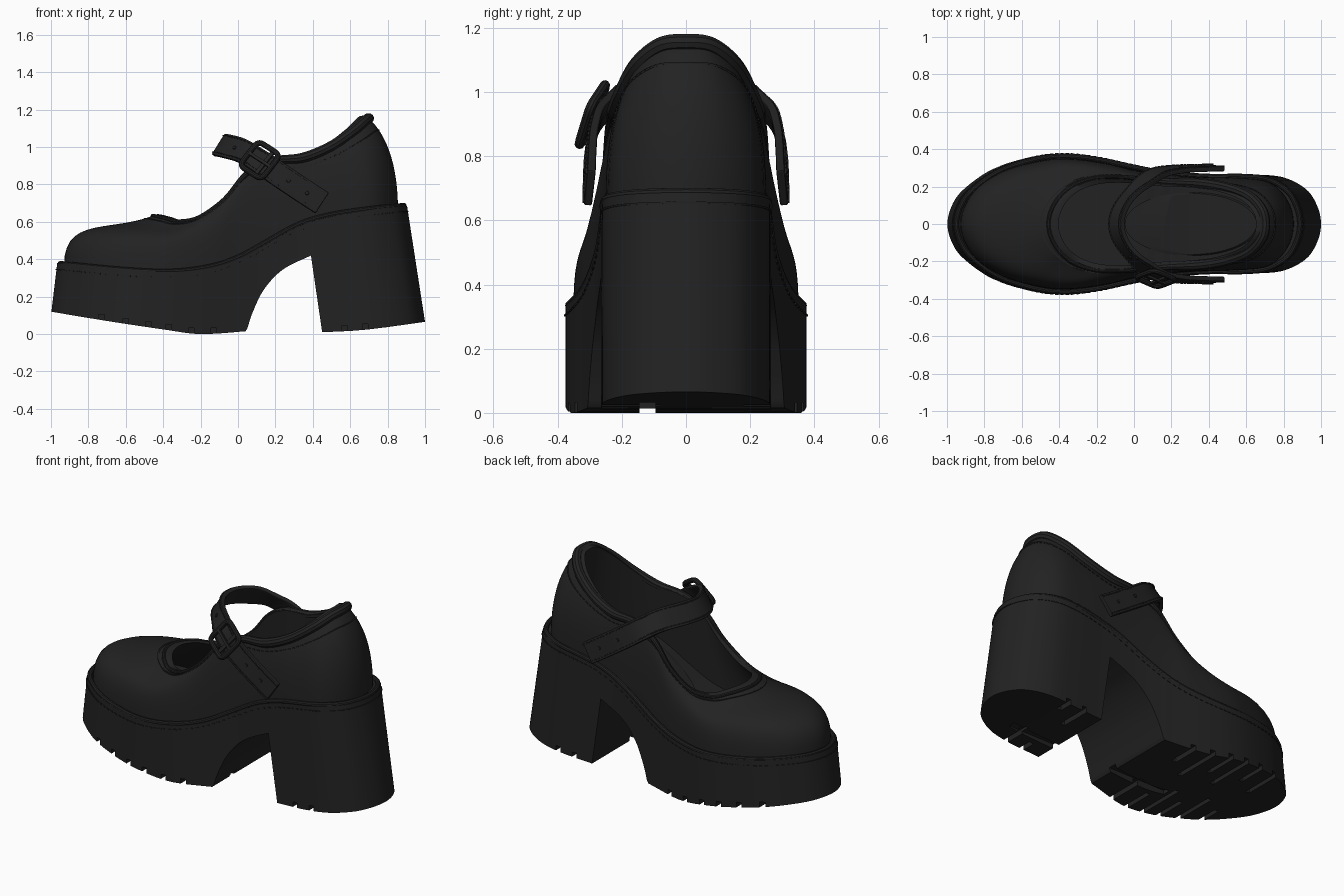
import bpy, bmesh, math
from mathutils import Vector, Matrix

if "Cube" in bpy.data.objects:
    bpy.data.objects.remove(bpy.data.objects["Cube"])

black = bpy.data.materials.new("black_leather")
black.use_nodes = True
black.diffuse_color = (0.016, 0.016, 0.016, 1)
black.node_tree.nodes["Principled BSDF"].inputs["Base Color"].default_value = black.diffuse_color
UP = Vector((0, 0, 1))


def smooth(keys, n, closed=False):
    """Catmull-Rom samples through the keys."""
    k, out = [Vector(p) for p in keys], []
    m = len(k)
    for i in range(m if closed else m - 1):
        a, b, c, d = [k[j % m] if closed else k[min(max(j, 0), m - 1)] for j in range(i - 1, i + 3)]
        for s in range(n):
            t = s / n
            out.append(0.5 * (2 * b + (c - a) * t + (2 * a - 5 * b + 4 * c - d) * t * t
                              + (3 * b - a - 3 * c + d) * t ** 3))
    return out if closed else out + [k[-1]]


def mirrored(half, flip):
    """Close a toe-to-heel half outline by mirroring it across y."""
    back = [[-v if j in flip else v for j, v in enumerate(p)] for p in half[-2:0:-1]]
    return list(half) + back


def height(line, x):
    for a, b in zip(line, line[1:]):
        if a.x <= x <= b.x:
            return a.y + (b.y - a.y) * (x - a.x) / (b.x - a.x)
    return line[-1].y if x > line[-1].x else line[0].y


def finish(name, bm, angle=35):
    bmesh.ops.recalc_face_normals(bm, faces=bm.faces)
    mesh = bpy.data.meshes.new(name)
    bm.to_mesh(mesh)
    bm.free()
    return add(name, mesh, angle)


def add(name, mesh, angle=35):
    mesh.materials.clear()
    mesh.materials.append(black)
    ob = bpy.data.objects.new(name, mesh)
    bpy.context.collection.objects.link(ob)
    bpy.ops.object.select_all(action='DESELECT')
    ob.select_set(True)
    bpy.context.view_layer.objects.active = ob
    bpy.ops.object.shade_smooth_by_angle(angle=math.radians(angle))
    return ob


def loft(name, rings, paired=False, angle=35):
    """Skin closed rings; paired caps join mirrored points with quads."""
    bm = bmesh.new()
    vs = [[bm.verts.new(p) for p in r] for r in rings]
    n = len(rings[0])
    for a, b in zip(vs, vs[1:]):
        for i in range(n):
            bm.faces.new((a[i], a[(i + 1) % n], b[(i + 1) % n], b[i]))
    for r in (vs[0], vs[-1]):
        if paired:
            for i in range(n // 2):
                bm.faces.new([r[j] for j in dict.fromkeys((i, i + 1, n - 1 - i, (n - i) % n))])
        else:
            bm.faces.new(r)
    return finish(name, bm, angle)


def boxes(name, items):
    """Each item: centre, three axes, three sizes."""
    bm = bmesh.new()
    for c, axes, size in items:
        m = Matrix([a * s for a, s in zip(axes, size)]).transposed().to_4x4()
        bmesh.ops.create_cube(bm, size=1, matrix=Matrix.Translation(c) @ m)
    return finish(name, bm)


def stitches(name, path, step=1):
    items = []
    for a, b in list(zip(path, path[1:]))[::step]:
        t = (b - a).normalized()
        side = t.cross(UP).normalized()
        items.append(((a + b) / 2, (t, side, side.cross(t)), (0.018, 0.008, 0.006)))
    return boxes(name, items)


def tube(name, path, radii):
    cu = bpy.data.curves.new(name, 'CURVE')
    cu.dimensions, cu.bevel_depth, cu.bevel_resolution = '3D', 1, 3
    sp = cu.splines.new('POLY')
    sp.points.add(len(path) - 1)
    sp.use_cyclic_u = True
    for q, p, r in zip(sp.points, path, radii):
        q.co, q.radius = (*p, 1), r
    return bake(bpy.data.objects.new(name, cu), name)


def bake(ob, name):
    """Apply modifiers or curve bevels into a plain mesh object."""
    if not ob.users_collection:
        bpy.context.collection.objects.link(ob)
    bpy.context.view_layer.update()
    mesh = bpy.data.meshes.new_from_object(ob.evaluated_get(bpy.context.evaluated_depsgraph_get()))
    bpy.data.objects.remove(ob)
    ob = add(name, mesh)
    ob.name = name
    return ob


def boolean(ob, cutter, mode, name):
    m = ob.modifiers.new("cut", 'BOOLEAN')
    m.operation, m.solver, m.object, m.use_self = mode, 'EXACT', cutter, mode == 'DIFFERENCE'
    cutter.hide_render = True
    ob = bake(ob, name)
    bpy.data.objects.remove(cutter)
    return ob


# Sole: side profile intersected with a flared plan outline
top = smooth([(-1.1, .39), (-.96, .38), (-.6, .345), (-.35, .335), (-.15, .36), (0, .41),
              (.15, .49), (.33, .585), (.5, .635), (.7, .665), (.9, .685), (1.1, .7)], 5)
tread = smooth([(-1.1, .14), (-1, .12), (-.7, .07), (-.4, .025), (-.2, 0), (.04, .015)], 5)
arch = smooth([(.05, .03), (.08, .12), (.14, .24), (.24, .345), (.39, .42)], 6)
heel_base = smooth([(.45, .01), (.7, .025), (1.1, .08)], 4)
side = tread + arch + heel_base + top[::-1]
outline = smooth(mirrored([(-1, 0), (-.97, .11), (-.9, .195), (-.75, .295), (-.55, .358), (-.38, .376),
                           (-.2, .357), (0, .315), (.2, .28), (.45, .264), (.65, .264), (.8, .248),
                           (.92, .185), (.98, .095), (1, 0)], (1,)), 6, True)


def flared(p, z):
    return Vector((p.x * (1.01 - .155 * z if p.x > 0 else 1.012 - .12 * z), p.y, z))


profile = loft("profile", [[Vector((p.x, y, p.y)) for p in side] for y in (-.6, .6)])
plan = loft("plan", [[flared(p, z) for p in outline] for z in (-.1, .8)])
sole = boolean(profile, plan, 'INTERSECT', "platform_sole")

# Tread grooves: short side cuts, staggered, plus a lengthwise channel
X, Y = Vector((1, 0, 0)), Vector((0, 1, 0))
grooves = []
for i, x in enumerate((-.73, -.6, -.48, -.37, -.25, -.13, .57, .68)):
    z = height(tread if x < 0 else heel_base, x)
    for s in (-1, 1):
        length = .34 if (i + (s > 0)) % 2 else .24
        grooves.append((Vector((x, s * (.42 - length / 2), z)), (X, Y, UP), (.03, length, .06)))
for x0, x1 in ((-.33, .1), (.4, .76)):
    grooves.append((Vector(((x0 + x1) / 2, -.12, .01)), (X, Y, UP), (x1 - x0, .05, .055)))
sole = boolean(sole, boxes("groove_cutter", grooves), 'DIFFERENCE', "platform_sole")


def on_rim(p, drop):
    z = height(top, p.x * .93)
    return flared(p, z - drop)


rim = [on_rim(p, 0) for p in outline]
tube("welt", [Vector((p.x * .982, p.y * .965, p.z)) for p in rim], [.014] * len(rim))
stitches("welt_stitching", [on_rim(p, .032) for p in outline] + [on_rim(outline[0], .032)])

# Upper: wall curves from the welt up to the foot opening, then lining and insole
keys = mirrored([(-.93, 0, -.43, 0, .642), (-.86, .17, -.42, .065, .64), (-.70, .282, -.38, .14, .63),
                 (-.5, .338, -.31, .2, .613), (-.35, .35, -.2, .238, .635), (-.15, .325, -.07, .245, .73),
                 (0, .29, .05, .235, .87), (.15, .268, .18, .222, .94), (.35, .253, .34, .215, .957),
                 (.55, .248, .48, .19, 1.015), (.72, .225, .6, .14, 1.1), (.82, .13, .665, .07, 1.16),
                 (.855, 0, .68, 0, 1.17)], (1, 3))
cols = smooth(keys, 6, True)


def wall(c, t):
    b = Vector((c[0], c[1], height(top, c[0]) - .01))
    o = Vector(c[2:5])
    w = min(max((-c[0] - .1) / .5, 0), 1)
    flat = Vector((b.x - o.x, b.y - o.y, 0))
    c1 = b + UP * (.18 + .09 * w)
    c2 = o + flat * (.78 - .28 * w) - UP * .105
    s = 1 - t
    return s ** 3 * b + 3 * s * s * t * c1 + 3 * s * t * t * c2 + t ** 3 * o


def lining(c, t):
    o = Vector(c[2:5])
    start = Vector(((o.x - .12) * .95 + .12, o.y * .9, o.z - .005))
    floor = Vector((c[0] * .88, c[1] * .82, height(top, c[0]) + .03))
    return start.lerp(floor, t)


rings = [[wall(c, i / 14) for c in cols] for i in range(15)]
rings += [[lining(c, t) for c in cols] for t in (0, .3, .6, .85, 1)]
loft("upper", rings, paired=True, angle=50)


def heelward(c):
    return min(max((c[2] + .05) / .4, 0), 1)


tube("collar", [wall(c, .965 - .015 * heelward(c)) for c in cols], [.011 + .017 * heelward(c) for c in cols])
seam = [wall(c, .91 - .12 * heelward(c)) for c in cols]
stitches("collar_stitching", seam + seam[:1])

# Insole pad lying on the floor of the shoe
pad = [(.31 + .36 * math.cos(a), .17 * math.sin(a)) for a in (math.tau * i / 48 for i in range(48))]
loft("insole_pad", [[Vector((x * s + .31 * (1 - s), y * s, height(top, x) + dz)) for x, y in pad]
                    for s, dz in ((1, .02), (1, .045), (.96, .052))], paired=False)

# Strap: a band crossing the instep, leaning forward at its crest
half = [(.45, -.3, .70), (.35, -.298, .765), (.23, -.292, .845), (.12, -.27, .92),
        (.02, -.2, .98), (-.065, -.1, 1.005), (-.095, 0, 1.01)]
path = smooth(half + [(x, -y, z) for x, y, z in half[-2::-1]], 6)
frames = []
for i, p in enumerate(path):
    t = (path[min(i + 1, len(path) - 1)] - path[max(i - 1, 0)]).normalized()
    lean = .4 * math.exp(-((abs(p.y) - .24) / .05) ** 2) * (1 if p.y < 0 else -1)
    w = Vector((.53, lean, .85))
    w = (w - t * w.dot(t)).normalized()
    frames.append((p, t, w, w.cross(t).normalized()))
strap = loft("strap", [[p + w * a + n * b for a, b in ((-.066, -.013), (.066, -.013), (.066, .013), (-.066, .013))]
                       for p, t, w, n in frames])
bevel = strap.modifiers.new("soft_edge", 'BEVEL')
bevel.width, bevel.segments, bevel.limit_method = .006, 2, 'ANGLE'
bake(strap, "strap")
for label, s in (("upper", 1), ("lower", -1)):
    stitches("strap_stitching_" + label, [p + w * s * .052 + n * .014 for p, t, w, n in frames])

# Eyelets along the strap
bm = bmesh.new()
for i in (5, 10, 26, len(frames) - 6, len(frames) - 12):
    p, t, w, n = frames[i]
    m = Matrix.Translation(p + n * .013) @ n.to_track_quat('Z', 'Y').to_matrix().to_4x4()
    bmesh.ops.create_cone(bm, cap_ends=True, segments=12, radius1=.012, radius2=.009, depth=.01, matrix=m)
finish("strap_eyelets", bm)

# Buckle: rounded square frame, prong and keeper bar
p, t, w, n = frames[18]
loop = []
for i in range(40):
    c, s = math.cos(math.tau * i / 40), math.sin(math.tau * i / 40)
    loop.append(p + n * .024 + t * math.copysign(abs(c) ** .35, c) * .075
                + w * math.copysign(abs(s) ** .35, s) * .085)
tube("buckle_frame", loop, [.015] * 40)
boxes("buckle_prong", [(p + n * .03, (t, w, n), (.14, .016, .014)),
                       (p + n * .022 - t * .03, (t, w, n), (.02, .16, .014))])
